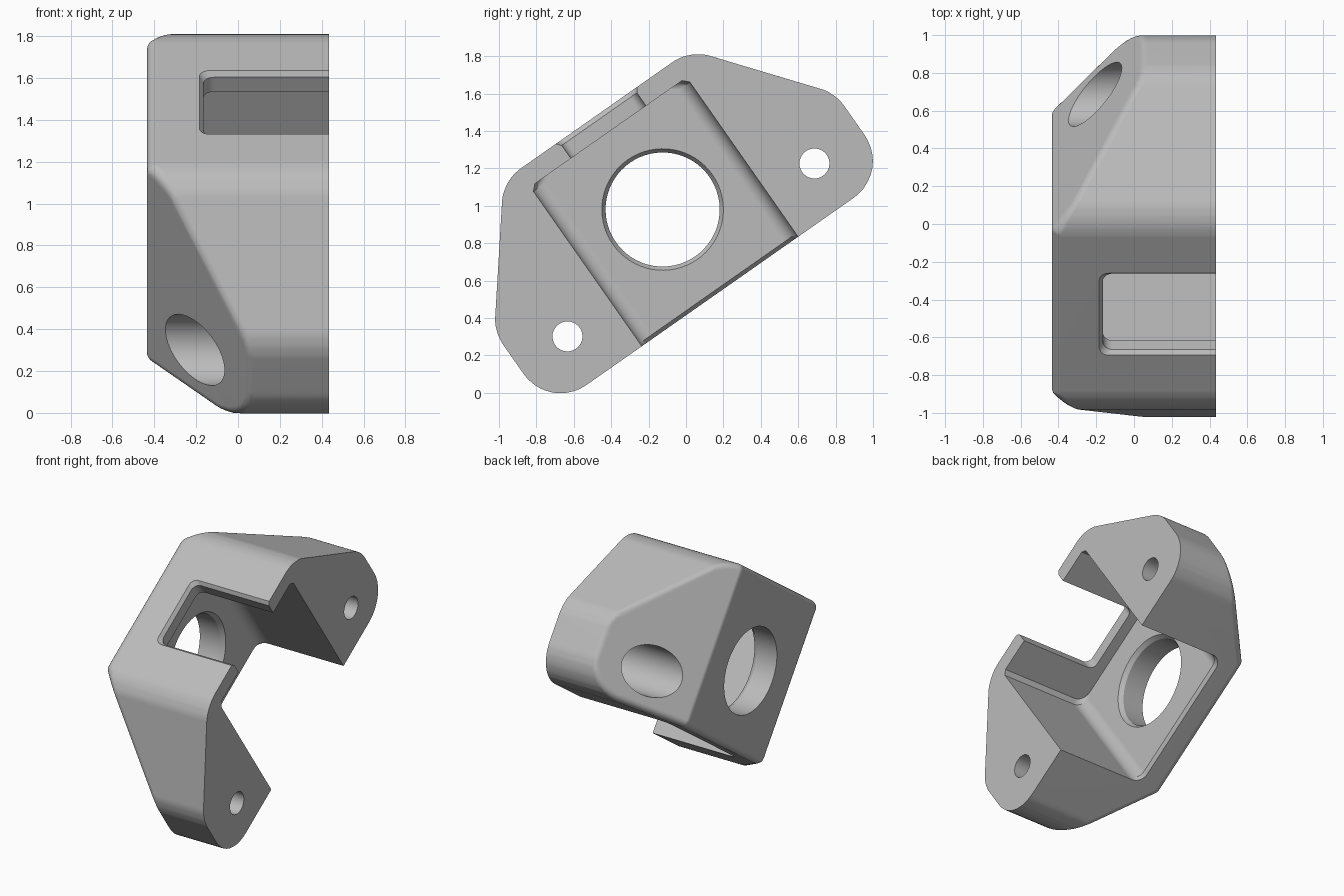
import bpy, bmesh
from math import radians, cos, sin, pi, tan
from mathutils import Vector, Matrix

if "Cube" in bpy.data.objects:
    bpy.data.objects.remove(bpy.data.objects["Cube"])

WALL, CUT = -0.435, 0.435      # outer wall and open side
FLOOR = -0.24                  # pocket floor
EDGE = 0.05                    # outer edge rounding
PLACE = Matrix.Translation((0, -0.125, 0.98)) @ Matrix.Rotation(radians(35), 4, 'X')

grey = bpy.data.materials.new("bracket_grey")
grey.use_nodes = True
grey.diffuse_color = (0.5, 0.5, 0.5, 1)
grey.node_tree.nodes["Principled BSDF"].inputs["Base Color"].default_value = (0.5, 0.5, 0.5, 1)


def make_object(name, bm):
    bmesh.ops.recalc_face_normals(bm, faces=bm.faces)
    bm.transform(PLACE)
    mesh = bpy.data.meshes.new(name)
    bm.to_mesh(mesh)
    bm.free()
    mesh.materials.append(grey)
    obj = bpy.data.objects.new(name, mesh)
    bpy.context.collection.objects.link(obj)
    return obj


def rounded(corners, shrink=0.0, steps=10):
    """Closed 2D outline from (a, b, radius) corners, optionally shrunk."""
    pts = []
    for i, (a, b, r) in enumerate(corners):
        p = Vector((a, b))
        d0 = (Vector(corners[i - 1][:2]) - p).normalized()
        d1 = (Vector(corners[(i + 1) % len(corners)][:2]) - p).normalized()
        half = d0.angle(d1) / 2
        centre = p + (d0 + d1).normalized() * r / sin(half)
        start = p + d0 * r / tan(half) - centre
        end = p + d1 * r / tan(half) - centre
        turn = start.angle_signed(end)
        for k in range(steps + 1):
            t = -turn * k / steps
            arm = Vector((start.x * cos(t) - start.y * sin(t), start.x * sin(t) + start.y * cos(t)))
            pts.append(centre + arm * (r - shrink) / r)
    return pts


def loft(rings):
    """Closed solid through rings of matching points."""
    bm = bmesh.new()
    loops = [[bm.verts.new(p) for p in ring] for ring in rings]
    for low, high in zip(loops, loops[1:]):
        for i in range(len(low)):
            bm.faces.new((low[i - 1], low[i], high[i], high[i - 1]))
    bm.faces.new(loops[0])
    bm.faces.new(loops[-1])
    return bm


def bore(name, u, v, profile, sides=64):
    """Round cutter along x with (x, radius) stations."""
    ring = [(cos(2 * pi * i / sides), sin(2 * pi * i / sides)) for i in range(sides)]
    return make_object(name, loft([[(x, u + r * c, v + r * s) for c, s in ring] for x, r in profile]))


# Outer body: shrunk core with slanted ears, grown back with round edges
half = [(1.113, -0.535, 0.24), (1.113, -0.02, 0.24), (0.61, 0.615, 0.24)]
outline = rounded(half + [(-u, v, r) for u, v, r in reversed(half)], EDGE)
core = loft([[(x, p.x, p.y) for p in outline] for x in (WALL + EDGE, CUT + 0.1)])
for side in (1, -1):
    normal = Vector((-1, side * 0.83, 0)).normalized()
    point = Vector((WALL, side * 0.53, 0)) - normal * EDGE
    bmesh.ops.bisect_plane(core, geom=core.verts[:] + core.edges[:] + core.faces[:],
                           plane_co=point, plane_no=normal, clear_outer=True)
ball = bmesh.new()
bmesh.ops.create_icosphere(ball, subdivisions=3, radius=EDGE)
body = bmesh.new()
for a in core.verts:
    for b in ball.verts:
        body.verts.new(a.co + b.co)
core.free()
ball.free()
hull = bmesh.ops.convex_hull(body, input=body.verts[:])
bmesh.ops.delete(body, geom=[v for v in body.verts if not v.link_faces], context='VERTS')
bmesh.ops.bisect_plane(body, geom=body.verts[:] + body.edges[:] + body.faces[:],
                       plane_co=(CUT, 0, 0), plane_no=(1, 0, 0), clear_outer=True)
bmesh.ops.holes_fill(body, edges=[e for e in body.edges if e.is_boundary], sides=0)
bmesh.ops.dissolve_limit(body, angle_limit=radians(1), verts=body.verts[:], edges=body.edges[:])
bracket = make_object("corner_bracket", body)


# Pocket: open at the bottom, filleted where the floor meets the ears
def pocket_ring(v, inset, floor):
    w = 0.51 - inset
    shape = rounded([(w, floor, 0.08), (w, 0.8, 0.01), (-w, 0.8, 0.01), (-w, floor, 0.08)])
    return [(p.y, p.x, v) for p in shape]


pocket = make_object("pocket_cutter", loft([
    pocket_ring(-0.6, 0, FLOOR - 0.085), pocket_ring(-0.515, 0, FLOOR),
    pocket_ring(0.475, 0, FLOOR), pocket_ring(0.505, 0.03, FLOOR)]))


# Slot through the top wall with a flared rim
def slot_ring(v, grow):
    w, x = 0.245 + grow, -0.165 - grow
    shape = rounded([(x, -w, 0.05), (0.8, -w, 0.05), (0.8, w, 0.05), (x, w, 0.05)], steps=6)
    return [(p.x, p.y, v) for p in shape]


slot = make_object("slot_cutter", loft([
    slot_ring(0.4, 0), slot_ring(0.59, 0), slot_ring(0.615, 0.02), slot_ring(0.7, 0.02)]))

# Large hole in the side wall, screw holes and wide bores in the ears
cutters = [pocket, slot, bore("side_hole_cutter", 0, 0,
                              [(-0.6, 0.305), (FLOOR - 0.03, 0.305), (FLOOR, 0.325), (FLOOR + 0.04, 0.37)])]
for side, label in ((1, "upper"), (-1, "lower")):
    cutters.append(bore(label + "_screw_cutter", side * 0.806, -0.264,
                        [(-0.7, 0.17), (0.27, 0.17), (0.27, 0.08), (0.6, 0.08)]))

bpy.context.view_layer.objects.active = bracket
for cutter in cutters:
    cutter.hide_render = True
    mod = bracket.modifiers.new(cutter.name, 'BOOLEAN')
    mod.operation, mod.solver, mod.object = 'DIFFERENCE', 'EXACT', cutter
    bpy.ops.object.modifier_apply(modifier=mod.name)
    bpy.data.objects.remove(cutter)

# Smooth rounds, crisp edges
bpy.ops.object.select_all(action='DESELECT')
bracket.select_set(True)
bpy.ops.object.shade_smooth_by_angle(angle=radians(30))
weighted = bracket.modifiers.new("weighted_normals", 'WEIGHTED_NORMAL')
weighted.keep_sharp = True
